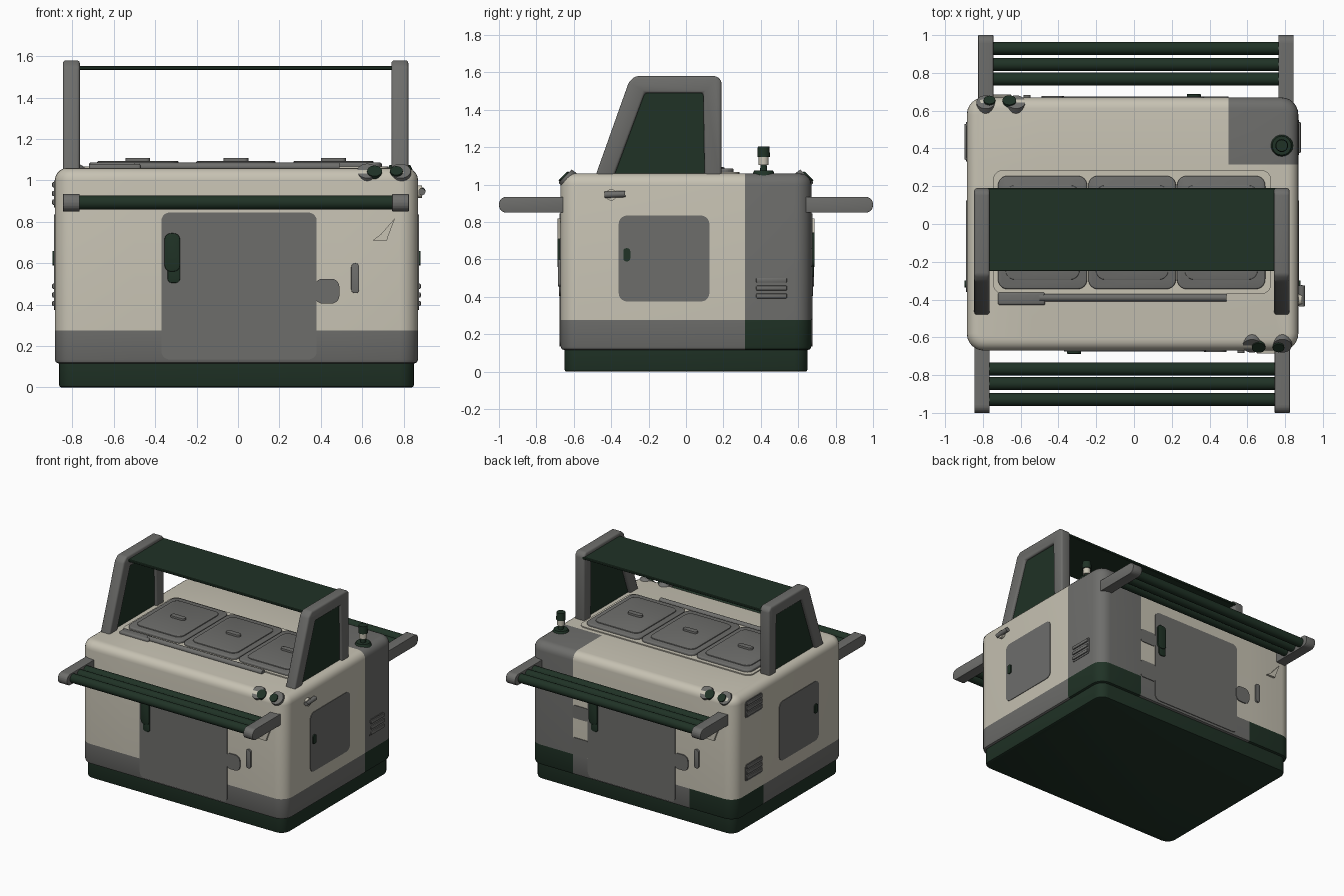
import bpy, bmesh, math
from mathutils import Vector, Matrix

if "Cube" in bpy.data.objects:
    bpy.data.objects.remove(bpy.data.objects["Cube"])


def material(name, rgb):
    m = bpy.data.materials.new(name)
    m.diffuse_color = (*rgb, 1)
    m.use_nodes = True
    m.node_tree.nodes["Principled BSDF"].inputs["Base Color"].default_value = m.diffuse_color
    return m


CREAM = material("cream", (0.57, 0.54, 0.45))
GREY = material("grey", (0.155, 0.155, 0.148))
GREEN = material("dark green", (0.014, 0.032, 0.019))
SPIN = Matrix.Rotation(math.pi, 4, 'Z')


def finish(bm, name, mats, spin=False):
    if spin:
        bmesh.ops.transform(bm, matrix=SPIN, verts=bm.verts)
    bmesh.ops.recalc_face_normals(bm, faces=bm.faces)
    me = bpy.data.meshes.new(name)
    bm.to_mesh(me)
    bm.free()
    ob = bpy.data.objects.new(name, me)
    bpy.context.collection.objects.link(ob)
    for m in mats:
        me.materials.append(m)
    bpy.ops.object.select_all(action='DESELECT')
    ob.select_set(True)
    bpy.context.view_layer.objects.active = ob
    bpy.ops.object.shade_smooth_by_angle(angle=math.radians(35))
    return ob


def bevel(bm, edges, r, seg):
    bmesh.ops.bevel(bm, geom=edges, offset=r, segments=seg, profile=0.5,
                    affect='EDGES', clamp_overlap=True)


def raw_box(a, b):
    bm = bmesh.new()
    a, b = Vector(a), Vector(b)
    bmesh.ops.create_cube(bm, size=1, matrix=Matrix.Translation((a + b) / 2) @ Matrix.Diagonal((*(b - a), 1)))
    return bm


def box(name, a, b, mat, r=0.0, seg=3, spin=False):
    bm = raw_box(a, b)
    if r:
        bevel(bm, bm.edges[:], r, seg)
    return finish(bm, name, [mat], spin)


def cyl(name, p, q, r, mat, r2=None, seg=20, spin=False):
    p, q = Vector(p), Vector(q)
    bm = bmesh.new()
    rot = (q - p).to_track_quat('Z', 'Y').to_matrix().to_4x4()
    bmesh.ops.create_cone(bm, cap_ends=True, segments=seg, radius1=r, radius2=r if r2 is None else r2,
                          depth=(q - p).length, matrix=Matrix.Translation((p + q) / 2) @ rot)
    return finish(bm, name, [mat], spin)


def prism(name, pts, axis, d0, d1, mat, r=0.0, spin=False):
    """Extrude a 2D outline along axis x, y or z."""
    to3 = {'x': lambda u, v, d: (d, u, v), 'y': lambda u, v, d: (u, d, v), 'z': lambda u, v, d: (u, v, d)}[axis]
    bm = bmesh.new()
    f = bm.faces.new([bm.verts.new(to3(u, v, d0)) for u, v in pts])
    ext = bmesh.ops.extrude_face_region(bm, geom=[f])
    off = Vector(to3(0, 0, d1 - d0))
    for v in ext['geom']:
        if isinstance(v, bmesh.types.BMVert):
            v.co += off
    if r:
        bevel(bm, bm.edges[:], r, 3)
    return finish(bm, name, [mat], spin)


def rounded(u0, u1, v0, v1, r, n=5):
    pts = []
    for k, (cu, cv) in enumerate([(u1 - r, v1 - r), (u0 + r, v1 - r), (u0 + r, v0 + r), (u1 - r, v0 + r)]):
        for i in range(n + 1):
            a = math.pi / 2 * (k + i / n)
            pts.append((cu + r * math.cos(a), cv + r * math.sin(a)))
    return pts


# Main body: rounded box, cut along the colour borders
X0, X1, Y, TOP = -0.885, 0.87, 0.67, 1.06
bm = raw_box((X0, -Y, 0.115), (X1, Y, TOP))
bevel(bm, [e for e in bm.edges if abs(e.verts[0].co.z - e.verts[1].co.z) > 0.1], 0.09, 6)
bevel(bm, [e for e in bm.edges if all(v.co.z > TOP - 1e-4 for v in e.verts)], 0.06, 5)
bevel(bm, [e for e in bm.edges if all(v.co.z < 0.1151 for v in e.verts)], 0.02, 2)
for co, no in [((0, 0, 0.275), (0, 0, 1)), ((0, 0.315, 0), (0, 1, 0)),
               ((0.5, 0, 0), (1, 0, 0)), ((-0.5, 0, 0), (1, 0, 0))]:
    bmesh.ops.bisect_plane(bm, geom=bm.verts[:] + bm.edges[:] + bm.faces[:], plane_co=co, plane_no=no)
for f in bm.faces:
    c = f.calc_center_median()
    back_corner = c.y > 0.315 and abs(c.x) > 0.5
    if c.z < 0.275:
        f.material_index = 2 if back_corner else 1
    elif back_corner and c.x > 0:
        f.material_index = 1
finish(bm, "body", [CREAM, GREY, GREEN])

# Base plinth
bm = raw_box((-0.865, -0.65, 0), (0.85, 0.65, 0.14))
bevel(bm, [e for e in bm.edges if abs(e.verts[0].co.z - e.verts[1].co.z) > 0.1], 0.07, 5)
bevel(bm, [e for e in bm.edges if all(v.co.z < 0.001 for v in e.verts)], 0.012, 2)
finish(bm, "base", [GREEN])

# Parts found on the front and, turned half round, on the back
for side, s in (("front", False), ("back", True)):
    prism(side + "_door", rounded(-0.37, 0.38, 0.135, 0.845, 0.04), 'y', -Y - 0.005, -Y + 0.02, GREY, spin=s)
    prism(side + "_door_handle", rounded(-0.355, -0.28, 0.56, 0.745, 0.03), 'y', -Y - 0.018, -Y, GREEN, 0.005, s)
    prism(side + "_handle_tail", rounded(-0.34, -0.28, 0.505, 0.6, 0.02), 'y', -Y - 0.012, -Y, GREEN, 0.004, s)
    prism(side + "_latch", rounded(0.37, 0.49, 0.405, 0.525, 0.04), 'y', -Y - 0.008, -Y + 0.01, GREY, 0, s)
    prism(side + "_pull", rounded(0.547, 0.585, 0.455, 0.6, 0.017), 'y', -Y - 0.014, -Y + 0.01, GREY, 0.004, s)
    prism(side + "_hook", [(0.65, 0.71), (0.72, 0.71), (0.725, 0.73), (0.76, 0.82), (0.69, 0.74)],
          'y', -Y - 0.016, -Y + 0.01, CREAM, 0, s)
    # control recess and knobs on the rounded top edge
    d = Vector((0, -0.707, 0.707))
    p = Vector((0, -0.652, 1.042))
    for nm, x, r, m, h in (("recess_left", 0.625, 0.055, GREY, 0.006), ("recess_right", 0.785, 0.055, GREY, 0.005),
                           ("large_knob", 0.66, 0.04, GREEN, 0.02), ("small_knob", 0.765, 0.034, GREEN, 0.022)):
        c = p + Vector((x, 0.01, -0.01 if "knob" in nm else 0))
        cyl(f"{side}_{nm}", c - d * 0.04, c + d * h, r, m, r * 0.9, spin=s)
    box(side + "_wide_switch", (0.61, -0.655, 0.97), (0.7, -0.58, 1.045), GREEN, 0.015, spin=s)
    # rail with three bars
    for x in (-0.805, 0.785):
        a = rounded(-1.0, -0.6, 0.85, 0.935, 0.04)
        prism(side + "_rail_arm", a, 'x', x - 0.04, x + 0.04, GREY, 0.008, s)
    for y in (-0.93, -0.845, -0.767):
        cyl(side + "_rail_bar", (-0.78, y, 0.893), (0.76, y, 0.893), 0.034, GREEN, spin=s)

# Hinge plates beside the back door
for z0, z1 in ((0.275, 0.41), (0.56, 0.66)):
    prism("back_hinge_plate", rounded(0.37, 0.5, z0, z1, 0.015), 'y', Y - 0.01, Y + 0.005, GREY)

# Side windows with small green grips
for nm, x, o in (("right", X1, 1), ("left", X0, -1)):
    prism(nm + "_window", rounded(-0.36, 0.125, 0.375, 0.835, 0.045), 'x', x - o * 0.01, x + o * 0.004, GREY)
    prism(nm + "_window_grip", rounded(-0.335, -0.298, 0.59, 0.66, 0.015), 'x', x, x + o * 0.012, GREEN)

# Side vents made of slats
for x, o, y0, y1, z0 in ((X1, 1, 0.365, 0.55, 0.38), (X0, -1, 0.33, 0.54, 0.38), (X0, -1, 0.33, 0.54, 0.87)):
    prism("vent_plate", rounded(y0, y1, z0, z0 + 0.13, 0.02), 'x', x - o * 0.01, x + o * 0.004, GREY)
    for i in range(3):
        z = z0 + 0.012 + i * 0.042
        box("vent_slat", (min(x, x + o * 0.013), y0 + 0.01, z), (max(x, x + o * 0.013), y1 - 0.01, z + 0.026), GREY, 0.006, 2)

# Right side hook
cyl("side_hook_mount", (0.85, -0.40, 0.945), (0.89, -0.40, 0.945), 0.03, CREAM)
cyl("side_hook_pin", (0.888, -0.435, 0.945), (0.888, -0.325, 0.95), 0.017, GREY)

# Lid tray, three lids with raised panels and pulls
prism("lid_tray", rounded(-0.745, 0.725, -0.37, 0.285, 0.05), 'z', 1.04, 1.068, CREAM)
for x0, x1 in ((-0.72, -0.248), (-0.242, 0.222), (0.228, 0.695)):
    prism("lid", rounded(x0, x1, -0.345, 0.255, 0.05), 'z', 1.05, 1.086, GREY, 0.008)
    prism("lid_panel", rounded(x0 + 0.04, x1 - 0.04, -0.295, 0.205, 0.05), 'z', 1.07, 1.093, GREY, 0.004)
    xm = (x0 + x1) / 2
    prism("lid_pull", rounded(xm - 0.06, xm + 0.06, -0.06, -0.02, 0.019), 'z', 1.08, 1.108, GREY, 0.006)

# Roller rod in front of the lids
cyl("roller_rod", (-0.5, -0.39, 1.066), (0.49, -0.39, 1.066), 0.02, GREY)
box("roller_housing", (-0.72, -0.43, 1.04), (-0.47, -0.362, 1.08), GREY, 0.012)

# Overhead frame: two side hoops with green infill and a green top
hoop = [(-0.49, 1.03), (-0.305, 1.55), (-0.27, 1.58), (0.165, 1.58), (0.19, 1.555), (0.19, 1.03),
        (0.1, 1.03), (0.092, 1.49), (-0.22, 1.49), (-0.39, 1.03)]
infill = [(-0.41, 1.05), (-0.23, 1.5), (0.1, 1.5), (0.11, 1.05)]
for x in (-0.805, 0.782):
    prism("frame_hoop", hoop, 'x', x - 0.041, x + 0.041, GREY, 0.014)
    prism("frame_infill", infill, 'x', x - 0.02, x + 0.02, GREEN)
box("frame_top", (-0.78, -0.25, 1.534), (0.76, 0.19, 1.552), GREEN, 0.004, 1)

# Beacon on the back corner
BX, BY = 0.782, 0.415
for nm, z0, z1, r, r2, m in (("foot", 1.05, 1.075, 0.062, 0.05, GREEN), ("stem", 1.07, 1.11, 0.02, 0.016, GREEN),
                             ("lamp", 1.105, 1.15, 0.027, 0.027, CREAM), ("cap", 1.148, 1.205, 0.034, 0.031, GREEN)):
    cyl("beacon_" + nm, (BX, BY, z0), (BX, BY, z1), r, m, r2)
